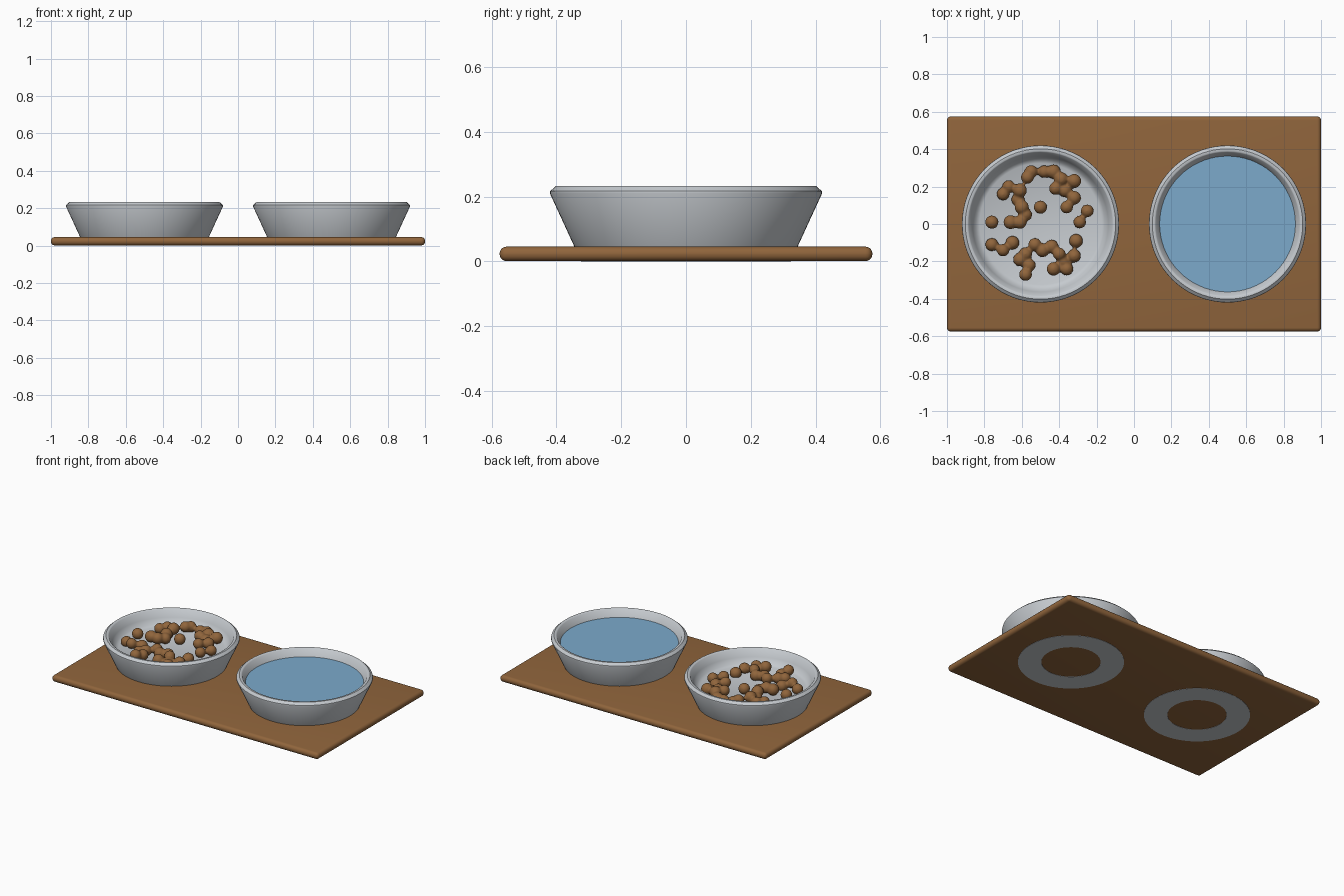
import bpy, bmesh, math, random
from mathutils import Matrix

if "Cube" in bpy.data.objects:
    bpy.data.objects.remove(bpy.data.objects["Cube"])
random.seed(4)


def material(name, rgb):
    m = bpy.data.materials.new(name)
    m.diffuse_color = (*rgb, 1)
    m.use_nodes = True
    m.node_tree.nodes["Principled BSDF"].inputs["Base Color"].default_value = m.diffuse_color
    return m


BROWN = material("warm_brown", (0.28, 0.13, 0.045))
GREY = material("light_grey", (0.56, 0.59, 0.62))
BLUE = material("water_blue", (0.2, 0.4, 0.6))


def finish(name, bm, mat, angle=40):
    bmesh.ops.recalc_face_normals(bm, faces=bm.faces)
    me = bpy.data.meshes.new(name)
    bm.to_mesh(me)
    bm.free()
    ob = bpy.data.objects.new(name, me)
    bpy.context.collection.objects.link(ob)
    me.materials.append(mat)
    bpy.ops.object.select_all(action='DESELECT')
    ob.select_set(True)
    bpy.context.view_layer.objects.active = ob
    bpy.ops.object.shade_smooth_by_angle(angle=math.radians(angle))
    return ob


def lathe(name, profile, cx, mat, seg=72):
    """Spin an (r, z) profile about a vertical axis at x = cx."""
    bm = bmesh.new()
    vs = [bm.verts.new((r, 0, z)) for r, z in profile]
    es = [bm.edges.new(p) for p in zip(vs, vs[1:])]
    bmesh.ops.spin(bm, geom=vs + es, cent=(0, 0, 0), axis=(0, 0, 1),
                   angle=2 * math.pi, steps=seg)
    bmesh.ops.remove_doubles(bm, verts=bm.verts, dist=1e-5)
    bmesh.ops.translate(bm, verts=bm.verts, vec=(cx, 0, 0))
    return finish(name, bm, mat)


# Tray with rounded edges
bm = bmesh.new()
bmesh.ops.create_cube(bm, size=1, matrix=Matrix.Translation((0, 0, 0.0233))
                      @ Matrix.Diagonal((2, 1.15, 0.0446, 1)))
bmesh.ops.bevel(bm, geom=bm.edges[:], offset=0.021, segments=5, profile=0.5,
                affect='EDGES')
finish("tray", bm, BROWN)

# Two flared bowls sunk through the tray, each with a foot ring below
bowl = [(0, 0.02), (0.17, 0.02), (0.18, 0), (0.323, 0), (0.345, 0.047),
        (0.42, 0.21), (0.419, 0.217), (0.402, 0.232), (0.390, 0.232),
        (0.384, 0.228), (0.363, 0.183), (0.345, 0.15), (0.325, 0.14), (0, 0.14)]
lathe("food_bowl", bowl, -0.5, GREY)
lathe("water_bowl", bowl, 0.5, GREY)

# Water surface
lathe("water", [(0, 0.15), (0.34, 0.15), (0.365, 0.183), (0, 0.183)], 0.5, BLUE)

# Kibble: small balls fused into lumps (offsets from bowl centre, hundredths)
spots = [(-20, 16), (-17, 20), (-12, 13), (-11, 18), (-7, 25), (-5, 28), (2, 28),
         (7, 28), (11, 24), (8, 19), (13, 18), (18, 23),
         (14, 9), (18, 14), (25, 7), (21, 1),
         (-10, 9), (-8, 5), (-11, 1), (-16, 1), (-26, 1), (0, 9),
         (-26, -11), (-20, -14), (-15, -10), (-11, -19), (-8, -16), (-8, -27),
         (-6, -22), (-3, -11), (1, -14), (6, -12), (10, -16), (12, -20),
         (7, -24), (14, -24), (18, -17), (19, -9)]
bm = bmesh.new()
for x, y in spots:
    pos = (-0.5 + x / 100, y / 100, random.uniform(0.157, 0.18))
    bmesh.ops.create_icosphere(bm, subdivisions=3, radius=random.uniform(0.034, 0.039),
                               matrix=Matrix.Translation(pos))
kibble = finish("kibble", bm, BROWN, 180)
fuse = kibble.modifiers.new("fuse", 'REMESH')
fuse.mode = 'VOXEL'
fuse.voxel_size = 0.007
fuse.use_smooth_shade = True
soften = kibble.modifiers.new("soften", 'SMOOTH')
soften.factor = 0.5
soften.iterations = 5
